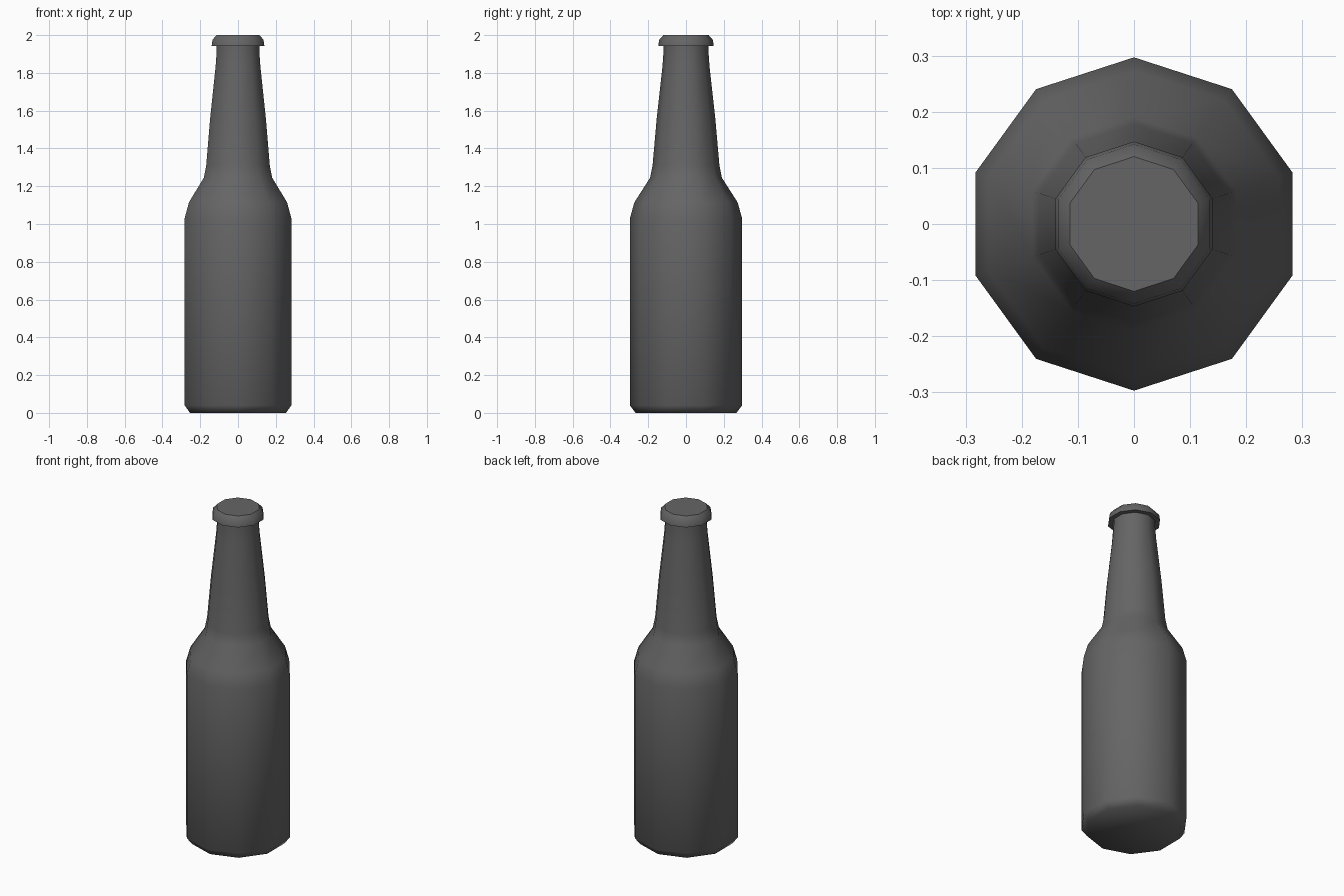
import bpy
import math

SIDES = 10

cube = bpy.data.objects.get("Cube")
if cube:
    bpy.data.objects.remove(cube, do_unlink=True)


def make_material(name, grey):
    mat = bpy.data.materials.new(name)
    mat.use_nodes = True
    colour = (grey, grey, grey, 1)
    mat.diffuse_color = colour
    mat.node_tree.nodes["Principled BSDF"].inputs["Base Color"].default_value = colour
    return mat


def lathe(name, profile, mat, sharp_angle):
    """Turn (radius, height) points into a closed, capped solid with a corner on the y axis."""
    verts, faces = [], []
    for radius, z in profile:
        for i in range(SIDES):
            a = math.pi / 2 + math.tau * i / SIDES
            verts.append((radius * math.cos(a), radius * math.sin(a), z))
    for ring in range(len(profile) - 1):
        low, high = ring * SIDES, (ring + 1) * SIDES
        for i in range(SIDES):
            j = (i + 1) % SIDES
            faces.append((low + i, low + j, high + j, high + i))
    faces.append(tuple(reversed(range(SIDES))))
    faces.append(tuple(range(len(verts) - SIDES, len(verts))))
    mesh = bpy.data.meshes.new(name)
    mesh.from_pydata(verts, [], faces)
    mesh.materials.append(mat)
    obj = bpy.data.objects.new(name, mesh)
    bpy.context.collection.objects.link(obj)
    bpy.ops.object.select_all(action="DESELECT")
    obj.select_set(True)
    bpy.context.view_layer.objects.active = obj
    bpy.ops.object.shade_smooth_by_angle(angle=math.radians(sharp_angle))
    return obj


dark_grey = make_material("dark grey", 0.13)

# Body, shoulder and tapering neck
lathe("bottle", [(0.267, 0), (0.297, 0.04), (0.297, 1.03), (0.273, 1.115),
                 (0.19, 1.245), (0.177, 1.31), (0.155, 1.56), (0.125, 1.83),
                 (0.119, 1.91), (0.119, 1.95)], dark_grey, 60)

# Flared cap with a bevelled rim
lathe("bottle_cap", [(0.147, 1.943), (0.142, 1.975), (0.12, 2.0)], dark_grey, 48)
